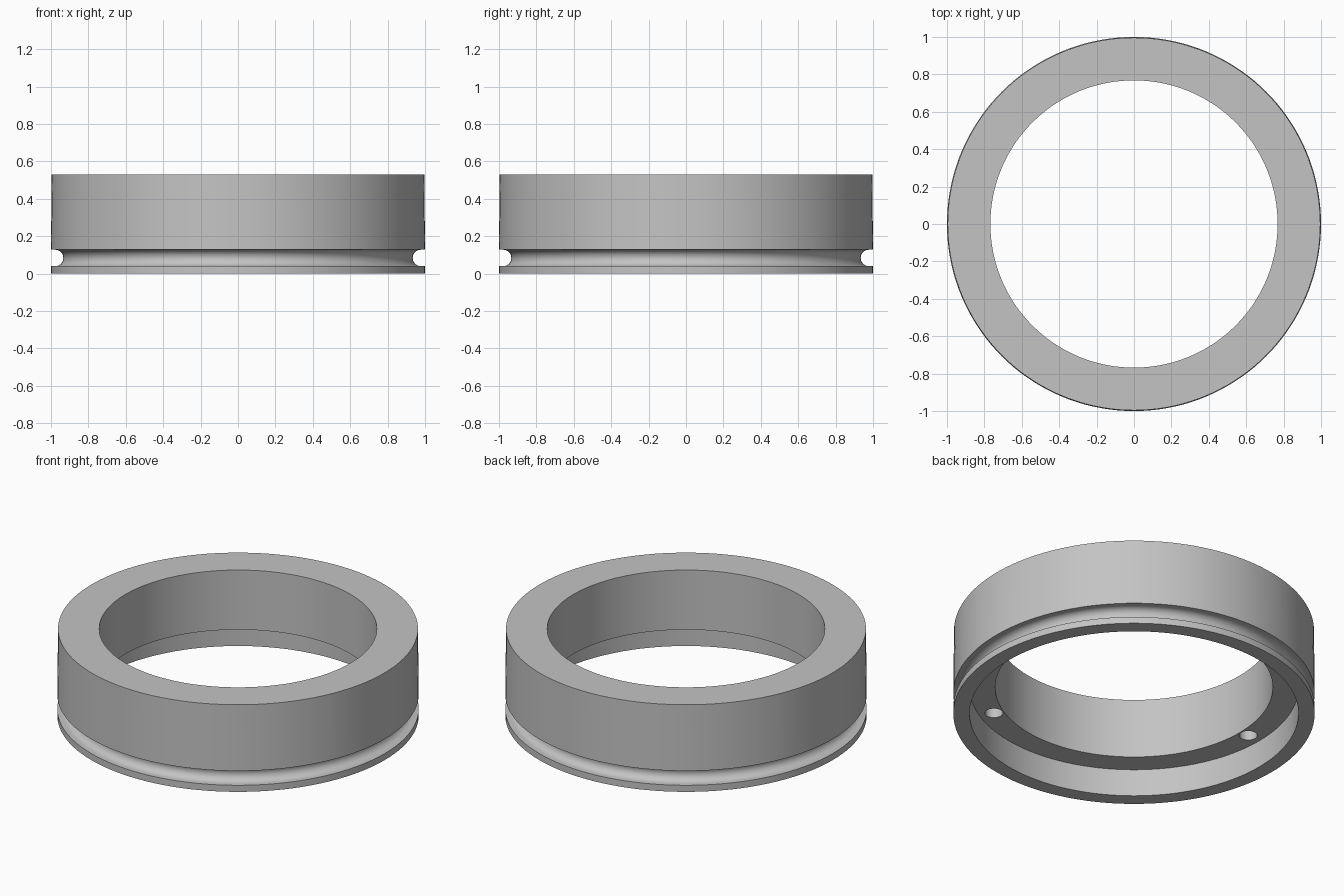
import bpy, bmesh
from math import sin, cos, pi, radians

cube = bpy.data.objects.get("Cube")
if cube:
    bpy.data.objects.remove(cube, do_unlink=True)

grey = bpy.data.materials.new("plain grey")
grey.use_nodes = True
colour = (0.55, 0.55, 0.55, 1)
grey.diffuse_color = colour
grey.node_tree.nodes["Principled BSDF"].inputs["Base Color"].default_value = colour

HEIGHT, BORE, RECESS, STEP = 0.53, 0.768, 0.91, 0.166
GROOVE_R, GROOVE_X, GROOVE_Z = 0.044, 0.978, 0.084


def revolve(name, profile, steps=144):
    """Spin a closed (radius, height) profile around z."""
    bm = bmesh.new()
    verts = [bm.verts.new((r, 0, z)) for r, z in profile]
    edges = [bm.edges.new((v, verts[(i + 1) % len(verts)])) for i, v in enumerate(verts)]
    bmesh.ops.spin(bm, geom=verts + edges, cent=(0, 0, 0), axis=(0, 0, 1),
                   angle=2 * pi, steps=steps, use_merge=True)
    bmesh.ops.remove_doubles(bm, verts=bm.verts, dist=1e-5)
    bmesh.ops.recalc_face_normals(bm, faces=bm.faces)
    mesh = bpy.data.meshes.new(name)
    bm.to_mesh(mesh)
    bm.free()
    obj = bpy.data.objects.new(name, mesh)
    bpy.context.collection.objects.link(obj)
    mesh.materials.append(grey)
    return obj


# Ring body: stepped bore inside, round groove low on the outside
groove = [(GROOVE_X - GROOVE_R * sin(pi * i / 16), GROOVE_Z - GROOVE_R * cos(pi * i / 16))
          for i in range(17)]
profile = [(RECESS, 0), (1, 0), (1, GROOVE_Z - GROOVE_R)] + groove
profile += [(1, GROOVE_Z + GROOVE_R), (0.996, HEIGHT), (BORE, HEIGHT),
            (BORE, STEP), (RECESS, STEP)]
ring = revolve("ring_body", profile)

# Three blind holes in the underside step
for angle in (60, 180, 300):
    a = radians(angle)
    bpy.ops.mesh.primitive_cylinder_add(vertices=32, radius=0.05, depth=0.26,
                                        location=(0.825 * cos(a), 0.825 * sin(a), 0.24))
    cutter = bpy.context.object
    cutter.name = "hole_cutter"
    cutter.hide_render = True
    cutter.data.materials.append(grey)
    cut = ring.modifiers.new("hole", 'BOOLEAN')
    cut.operation = 'DIFFERENCE'
    cut.solver = 'EXACT'
    cut.object = cutter
    bpy.context.view_layer.objects.active = ring
    bpy.ops.object.modifier_apply(modifier=cut.name)
    bpy.data.objects.remove(cutter, do_unlink=True)

# Smooth shading with sharp rims
bpy.ops.object.select_all(action='DESELECT')
ring.select_set(True)
bpy.context.view_layer.objects.active = ring
bpy.ops.object.shade_smooth_by_angle(angle=radians(30))
